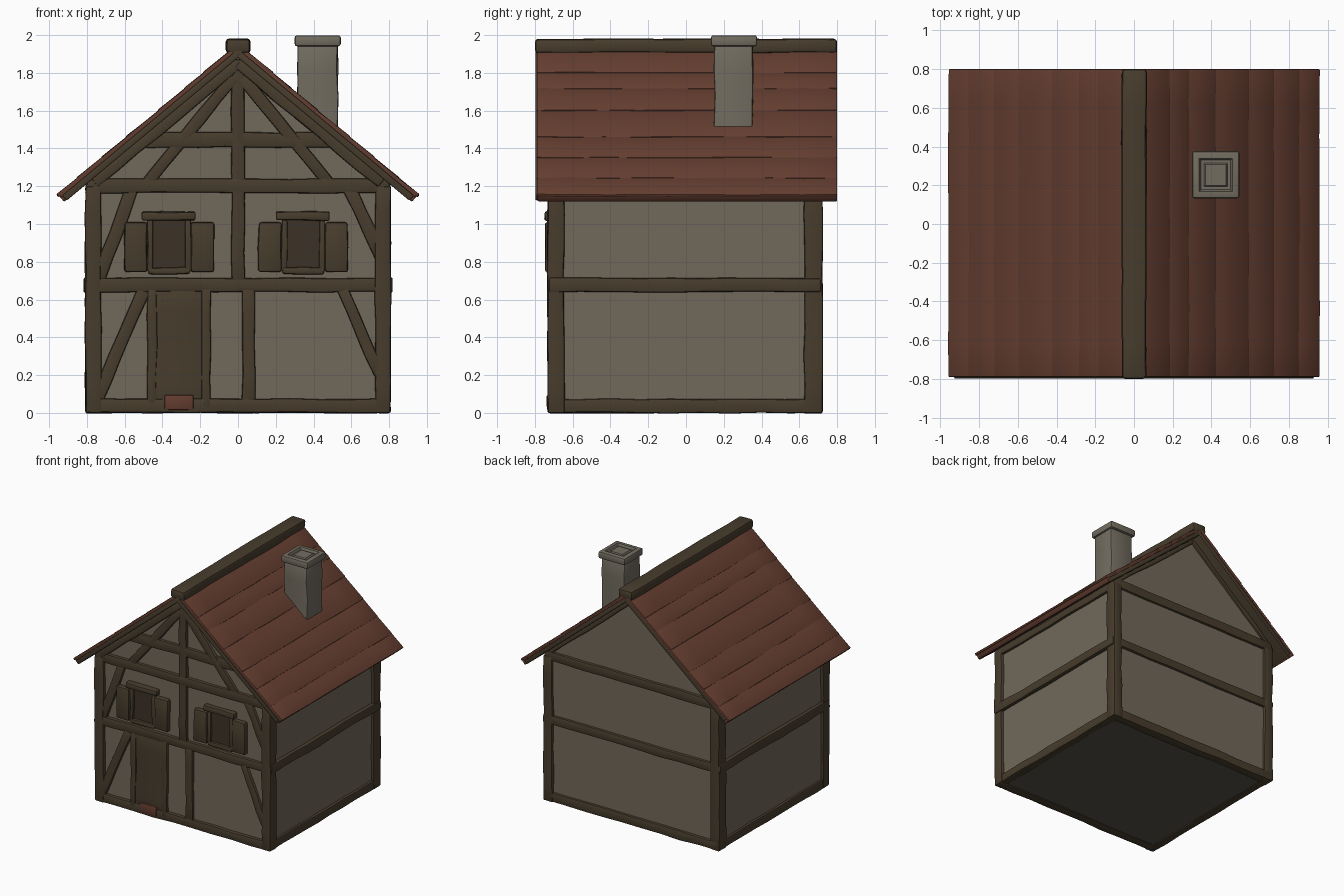
import bpy, bmesh, math, random
from mathutils import Matrix, Vector

if "Cube" in bpy.data.objects:
    bpy.data.objects.remove(bpy.data.objects["Cube"])

random.seed(4)


def material(name, r, g, b):
    m = bpy.data.materials.new(name)
    m.diffuse_color = (r, g, b, 1)
    m.use_nodes = True
    m.node_tree.nodes["Principled BSDF"].inputs["Base Color"].default_value = m.diffuse_color
    return m


PLASTER = material("plaster", 0.165, 0.140, 0.102)
TIMBER = material("timber", 0.064, 0.046, 0.026)
DARK = material("dark_wood", 0.046, 0.032, 0.020)
TILE = material("red_roof", 0.130, 0.048, 0.030)
STONE = material("chimney_stone", 0.170, 0.152, 0.118)
BRICK = material("red_brick", 0.125, 0.045, 0.028)
FLOOR = material("floor_grey", 0.095, 0.088, 0.070)


def finish(name, bm, mats):
    bmesh.ops.recalc_face_normals(bm, faces=bm.faces)
    me = bpy.data.meshes.new(name)
    bm.to_mesh(me)
    bm.free()
    for m in mats:
        me.materials.append(m)
    ob = bpy.data.objects.new(name, me)
    bpy.context.collection.objects.link(ob)
    return ob


def box(name, x, y, z, mat, rot=0.0, bevel=0.01, jit=0.004):
    """Hand-hewn box from (min, max) ranges, optionally turned about the y axis."""
    rng = (x, y, z)
    c = Vector([(a + b) / 2 for a, b in rng])
    s = [b - a for a, b in rng]
    bm = bmesh.new()
    bmesh.ops.create_cube(bm, size=1)
    bmesh.ops.scale(bm, vec=s, verts=bm.verts)
    axis = s.index(max(s))
    n = min(8, int(s[axis] / 0.16)) if jit else 0
    for i in range(1, n + 1):
        p, d = Vector(), Vector()
        p[axis] = s[axis] * (i / (n + 1) - 0.5)
        d[axis] = 1
        bmesh.ops.bisect_plane(bm, geom=bm.verts[:] + bm.edges[:] + bm.faces[:],
                               plane_co=p, plane_no=d)
    for v in bm.verts:
        for k in range(3):
            if k != axis:
                v.co[k] += random.uniform(-jit, jit)
    if bevel:
        sharp = [e for e in bm.edges if e.calc_face_angle(0) > 1]
        bmesh.ops.bevel(bm, geom=sharp, offset=bevel, segments=2, profile=0.5, affect='EDGES')
    bm.transform(Matrix.Translation(c) @ Matrix.Rotation(rot, 4, 'Y'))
    return finish(name, bm, [mat])


def strut(name, p, q, w, y, mat=TIMBER):
    """Slanted beam in the x-z plane from p to q."""
    dx, dz = q[0] - p[0], q[1] - p[1]
    L = math.hypot(dx, dz)
    mx, mz = (p[0] + q[0]) / 2, (p[1] + q[1]) / 2
    return box(name, (mx - L / 2, mx + L / 2), y, (mz - w / 2, mz + w / 2), mat,
               rot=-math.atan2(dz, dx))


# plaster body: pentagon extruded front to back
bm = bmesh.new()
outline = [(-0.785, 0.02), (0.785, 0.02), (0.785, 1.24), (0, 1.895), (-0.785, 1.24)]
face = bm.faces.new([bm.verts.new((px, -0.705, pz)) for px, pz in outline])
ext = bmesh.ops.extrude_face_region(bm, geom=[face])
bmesh.ops.translate(bm, vec=(0, 1.405, 0),
                    verts=[g for g in ext["geom"] if isinstance(g, bmesh.types.BMVert)])
finish("plaster_walls", bm, [PLASTER])
box("floor", (-0.76, 0.76), (-0.68, 0.67), (0.008, 0.03), FLOOR, bevel=0, jit=0)

# frame: corner posts and horizontal beams on all four walls
for sx, side in ((-1, "left"), (1, "right")):
    xo = sorted((sx * 0.725, sx * 0.808))
    box(f"front_post_{side}", xo, (-0.732, -0.645), (0, 1.2), TIMBER)
    box(f"back_post_{side}", xo, (0.625, 0.722), (0, 1.2), TIMBER)
    for z, part in (((0, 0.075), "sill"), ((0.64, 0.715), "mid_beam"), ((1.15, 1.215), "wall_plate")):
        xo = sorted((sx * 0.74, sx * (0.815 if part == "mid_beam" else 0.805)))
        box(f"{part}_{side}", xo, (-0.725, 0.715), z, TIMBER)
for ya, yb, side in ((-0.73, -0.65, "front"), (0.64, 0.72, "back")):
    for z, part in (((0, 0.075), "sill"), ((0.64, 0.715), "mid_beam"), ((1.165, 1.24), "tie_beam")):
        box(f"{part}_{side}", (-0.80, 0.80), (ya, yb), z, TIMBER)

# front timber pattern
FY = (-0.728, -0.66)
box("collar_beam", (-0.49, 0.49), FY, (1.405, 1.485), TIMBER)
box("upper_post", (-0.036, 0.036), (-0.73, -0.66), (0.70, 1.87), TIMBER)
box("lower_post", (0.022, 0.09), FY, (0.06, 0.66), TIMBER)
strut("lower_brace_left", (-0.75, 0.06), (-0.50, 0.65), 0.07, FY)
strut("lower_brace_right", (0.55, 0.66), (0.75, 0.20), 0.06, FY)
strut("upper_brace_left", (-0.56, 1.19), (-0.74, 0.70), 0.07, FY)
strut("upper_brace_right", (0.59, 1.19), (0.76, 0.82), 0.07, FY)
for sx, side in ((-1, "left"), (1, "right")):
    strut(f"gable_brace_{side}", (sx * 0.02, 1.78), (sx * 0.48, 1.22), 0.065, FY)
    strut(f"front_rafter_{side}", (0, 1.85), (sx * 0.76, 1.217), 0.06, (-0.735, -0.66))
    strut(f"back_rafter_{side}", (0, 1.865), (sx * 0.76, 1.232), 0.04, (0.66, 0.715))

# door with jambs and a brick step panel
box("door", (-0.46, -0.16), (-0.722, -0.66), (0.02, 0.66), TIMBER, jit=0.002)
for xa, xb, side in ((-0.48, -0.43, "left"), (-0.195, -0.145, "right")):
    box(f"door_jamb_{side}", (xa, xb), FY, (0.03, 0.66), TIMBER)
box("brick_step", (-0.39, -0.235), (-0.738, -0.70), (0.015, 0.095), BRICK, jit=0.002)

# two shuttered windows
for cx, side in ((-0.365, "left"), (0.345, "right")):
    box(f"window_pane_{side}", (cx - 0.11, cx + 0.11), (-0.716, -0.68), (0.75, 1.02), DARK, bevel=0, jit=0)
    box(f"window_lintel_{side}", (cx - 0.145, cx + 0.14), (-0.748, -0.68), (1.018, 1.065), TIMBER)
    box(f"window_sill_{side}", (cx - 0.11, cx + 0.11), (-0.735, -0.68), (0.735, 0.77), TIMBER)
    for s in (-1, 1):
        xr = sorted((cx + s * 0.115, cx + s * 0.237))
        box(f"shutter_{side}", xr, (-0.745, -0.68), (0.745, 1.01), TIMBER, bevel=0.014)
        xr = sorted((cx + s * 0.085, cx + s * 0.115))
        box(f"window_jamb_{side}", xr, (-0.732, -0.68), (0.75, 1.02), TIMBER, bevel=0.006)

# roof: timber slab per side, covered by overlapping red boards
ANG = math.atan2(0.80, 0.96)
LEN = math.hypot(0.80, 0.96)
for sx, side in ((-1, "left"), (1, "right")):
    along = Vector((sx * math.cos(ANG), 0, -math.sin(ANG)))
    up = Vector((sx * math.sin(ANG), 0, math.cos(ANG)))
    top = Vector((0, 0, 1.955))

    def slab(name, t0, t1, d0, d1, ya, yb, mat, tilt=0.0, jit=0.002, bevel=0.006):
        c = top + along * ((t0 + t1) / 2) - up * ((d0 + d1) / 2)
        h, w = (t1 - t0) / 2, (d1 - d0) / 2
        return box(name, (c.x - h, c.x + h), (ya, yb), (c.z - w, c.z + w), mat,
                   rot=sx * (ANG + tilt), bevel=bevel, jit=jit)

    slab(f"roof_underside_{side}", 0.01, LEN - 0.02, 0.022, 0.058, -0.798, 0.795, TIMBER, jit=0)
    slab(f"roof_base_{side}", 0.0, LEN - 0.01, 0.010, 0.026, -0.790, 0.798, TILE, jit=0, bevel=0.004)
    rows = [0.03, 0.23, 0.36, 0.54, 0.76, 0.93, 1.10, LEN]
    for i in range(7):
        slab(f"roof_board_{side}", rows[i], rows[i + 1] + (0.012 if i < 6 else 0),
             0.0, 0.018, -0.79, 0.80, TILE, tilt=-0.02)
    slab(f"eave_board_{side}", LEN - 0.03, LEN - 0.006, 0.012, 0.054, -0.785, 0.80, TILE, jit=0)

# ridge beam
box("ridge_beam", (-0.064, 0.064), (-0.80, 0.80), (1.905, 1.98), TIMBER, bevel=0.018, jit=0.003)

# chimney with a hollow stepped cap
box("chimney", (0.315, 0.528), (0.15, 0.355), (1.40, 1.96), STONE, bevel=0.012)
cap = bmesh.new()
bmesh.ops.create_cube(cap, size=1)
bmesh.ops.transform(cap, verts=cap.verts,
                    matrix=Matrix.Translation((0.422, 0.254, 1.97)) @ Matrix.Diagonal((0.244, 0.244, 0.058, 1)))
bmesh.ops.bevel(cap, geom=cap.edges[:], offset=0.012, segments=2, profile=0.5, affect='EDGES')
top_face = max(cap.faces, key=lambda f: f.calc_center_median().z + f.calc_area())
for thick, depth in ((0.035, 0), (0.012, -0.018), (0.022, 0), (0.01, 0.012)):
    bmesh.ops.inset_region(cap, faces=[top_face], thickness=thick, depth=depth)
finish("chimney_cap", cap, [STONE])

# smooth the worn edges, keep hard corners
bpy.ops.object.select_all(action='SELECT')
bpy.context.view_layer.objects.active = bpy.data.objects["door"]
bpy.ops.object.shade_smooth_by_angle(angle=math.radians(35))
